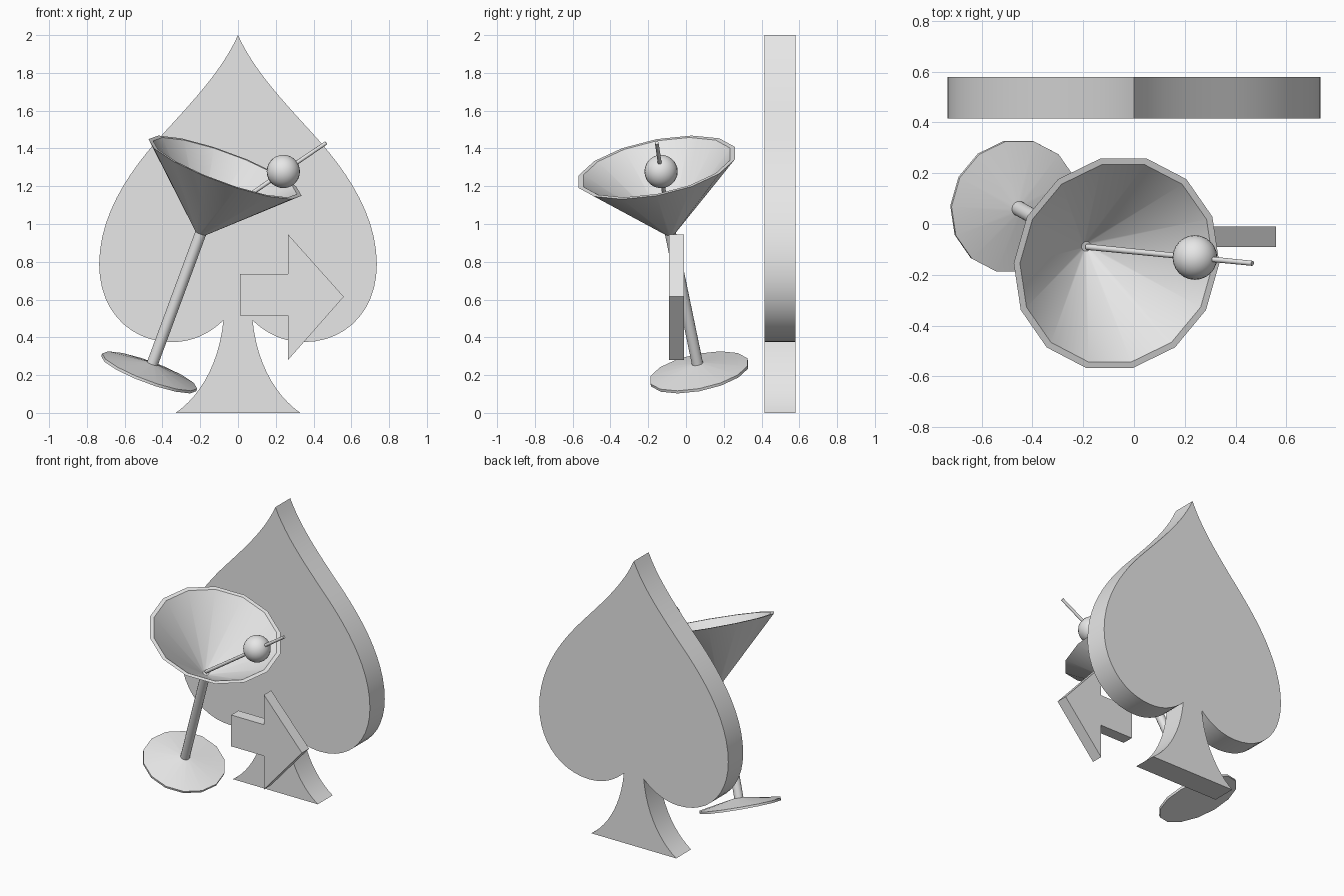
import bpy, bmesh, math
from mathutils import Vector, Matrix, Euler
from mathutils.geometry import interpolate_bezier

if "Cube" in bpy.data.objects:
    bpy.data.objects.remove(bpy.data.objects["Cube"])

grey = bpy.data.materials.new("light_grey")
grey.use_nodes = True
grey.diffuse_color = (0.8, 0.8, 0.8, 1)
grey.node_tree.nodes["Principled BSDF"].inputs["Base Color"].default_value = grey.diffuse_color


def finish(name, bm, smooth=True):
    bmesh.ops.recalc_face_normals(bm, faces=bm.faces)
    mesh = bpy.data.meshes.new(name)
    bm.to_mesh(mesh)
    bm.free()
    mesh.materials.append(grey)
    ob = bpy.data.objects.new(name, mesh)
    bpy.context.collection.objects.link(ob)
    if smooth:
        bpy.ops.object.select_all(action="DESELECT")
        ob.select_set(True)
        bpy.context.view_layer.objects.active = ob
        bpy.ops.object.shade_smooth_by_angle(angle=math.radians(30))
    return ob


def plate(name, outline, y0, y1, smooth):
    """Extrude an x-z outline from y0 to y1."""
    bm = bmesh.new()
    face = bm.faces.new([bm.verts.new((x, y0, z)) for x, z in outline])
    moved = bmesh.ops.extrude_face_region(bm, geom=[face], use_keep_orig=True)["geom"]
    bmesh.ops.translate(bm, vec=(0, y1 - y0, 0),
                        verts=[v for v in moved if isinstance(v, bmesh.types.BMVert)])
    return finish(name, bm, smooth)


def lathe(name, profile, sides):
    """Revolve a closed run of (radius, height) points, capping both ends."""
    bm = bmesh.new()
    rings = []
    for r, h in profile:
        rings.append([bm.verts.new((r * math.cos(i * math.tau / sides),
                                    r * math.sin(i * math.tau / sides), h))
                      for i in range(sides)])
    for a, b in zip(rings, rings[1:]):
        for i in range(sides):
            j = (i + 1) % sides
            bm.faces.new((a[i], a[j], b[j], b[i]))
    bm.faces.new(rings[0])
    bm.faces.new(rings[-1])
    return finish(name, bm)


# Spade: half outline from curves, mirrored
curves = [
    [(0, 2), (.08, 1.82), (.23, 1.66), (.39, 1.485)],
    [(.39, 1.485), (.56, 1.30), (.735, 1.06), (.735, .785)],
    [(.735, .785), (.735, .54), (.57, .375), (.35, .375)],
    [(.35, .375), (.24, .375), (.15, .42), (.077, .49)],
    [(.077, .49), (.10, .26), (.20, .09), (.33, 0)],
]
half = []
for c in curves:
    pts = interpolate_bezier(*[Vector((x, z, 0)) for x, z in c], 12)
    half += [(p.x, p.y) for p in pts[:-1]]
half.append((.33, 0))
plate("spade", half + [(-x, z) for x, z in reversed(half[1:])], .415, .58, True)

# Arrow
plate("arrow", [(.01, .515), (.265, .515), (.265, .28), (.56, .615),
                (.265, .945), (.265, .735), (.01, .735)], -.09, -.01, False)

# Tilted glass
glass = lathe("cocktail_glass", [
    (.268, -.008), (.268, .007), (.03, .05),      # foot
    (.03, .8),                                    # stem
    (.432, 1.178), (.406, 1.178), (.02, .828),    # bowl, rim and inside
], 14)
glass.location = (-.47, .07, .215)
glass.rotation_euler = Euler((math.radians(11), math.radians(20.3), 0))

# Cocktail stick, resting in the bowl
start, end = Vector((-.185, -.09, .987)), Vector((.467, -.155, 1.43))
stick = lathe("cocktail_stick", [(.012, 0), (.01, (end - start).length)], 12)
stick.location = start
stick.rotation_euler = (end - start).to_track_quat("Z", "Y").to_euler()

# Olive
bm = bmesh.new()
bmesh.ops.create_uvsphere(bm, u_segments=24, v_segments=14, radius=.088,
                          matrix=Matrix.Translation((.24, -.132, 1.278)))
finish("olive", bm)
